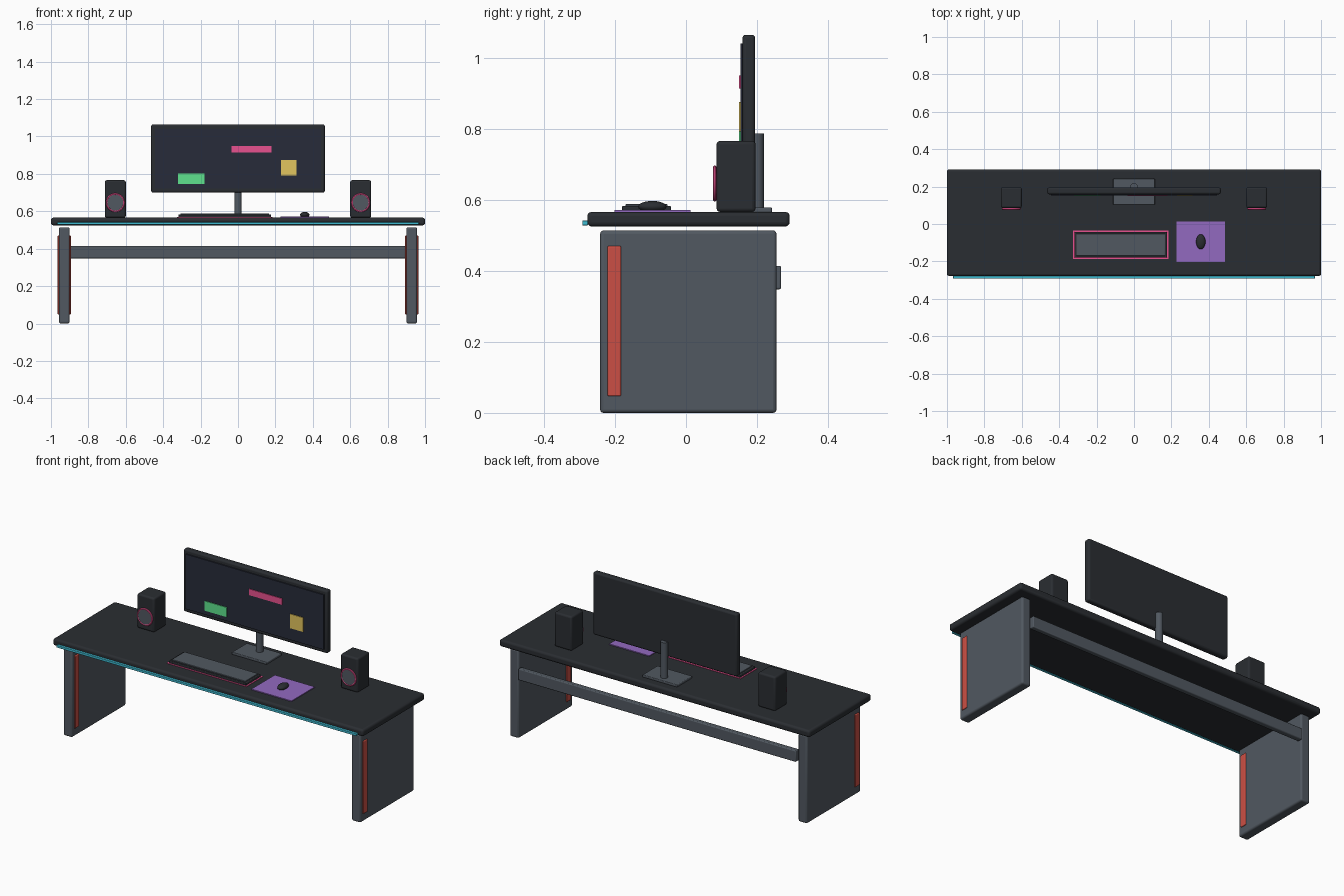
import bpy
from math import radians

if "Cube" in bpy.data.objects:
    bpy.data.objects.remove(bpy.data.objects["Cube"])


def srgb(r, g, b):
    return tuple((c / 255) ** 2.2 for c in (r, g, b)) + (1,)


def mat(name, r, g, b):
    m = bpy.data.materials.new(name)
    m.diffuse_color = srgb(r, g, b)
    m.use_nodes = True
    m.node_tree.nodes["Principled BSDF"].inputs["Base Color"].default_value = m.diffuse_color
    return m


DARK = mat("charcoal", 46, 49, 53)
SLATE = mat("slate", 82, 89, 97)
SCREEN = mat("screen_blue", 43, 47, 60)
RED = mat("red", 202, 80, 70)
CYAN = mat("cyan", 65, 185, 208)
PINK = mat("pink", 232, 82, 142)
YELLOW = mat("yellow", 226, 196, 95)
GREEN = mat("green", 95, 226, 140)
PURPLE = mat("purple", 145, 105, 190)


def finish(o, name, m):
    o.name = name
    o.data.materials.append(m)
    bpy.ops.object.shade_smooth_by_angle(angle=radians(35))
    return o


def box(name, x, y, z, m, bevel=0.0):
    """Box from (min, max) ranges with an optional rounded edge."""
    bpy.ops.mesh.primitive_cube_add(size=1, location=[(a + b) / 2 for a, b in (x, y, z)])
    o = bpy.context.object
    o.scale = [b - a for a, b in (x, y, z)]
    bpy.ops.object.transform_apply(location=False, rotation=False, scale=True)
    finish(o, name, m)
    if bevel:
        b = o.modifiers.new("round", 'BEVEL')
        b.width = bevel
        b.segments = 3
    return o


def cylinder(name, r, depth, loc, m, rot=(0, 0, 0)):
    bpy.ops.mesh.primitive_cylinder_add(vertices=32, radius=r, depth=depth, location=loc, rotation=rot)
    return finish(bpy.context.object, name, m)


# Desk
box("desktop", (-1, 1), (-0.278, 0.292), (0.525, 0.566), DARK, 0.012)
box("front_light_strip", (-0.967, 0.967), (-0.292, -0.276), (0.528, 0.542), CYAN, 0.002)
box("rear_crossbar", (-0.895, 0.895), (0.238, 0.268), (0.348, 0.414), SLATE, 0.005)

# Side panels with red strips, and speakers, on both sides
for side, s in (("left", -1), ("right", 1)):
    cx = 0.929 * s
    box(side + "_leg_panel", (cx - 0.029, cx + 0.029), (-0.242, 0.255), (0, 0.514), SLATE, 0.01)
    box(side + "_leg_strip", (cx - 0.035, cx + 0.035), (-0.221, -0.183), (0.047, 0.47), RED, 0.004)
    sx = 0.656 * s
    box(side + "_speaker", (sx - 0.056, sx + 0.056), (0.086, 0.196), (0.566, 0.766), DARK, 0.01)
    cylinder(side + "_speaker_cone", 0.044, 0.012, (sx, 0.084, 0.646), SLATE, (radians(90), 0, 0))
    bpy.ops.mesh.primitive_torus_add(location=(sx, 0.081, 0.646), rotation=(radians(90), 0, 0),
                                     major_radius=0.046, minor_radius=0.005,
                                     major_segments=32, minor_segments=8)
    finish(bpy.context.object, side + "_speaker_ring", PINK)

# Monitor
box("monitor_body", (-0.464, 0.464), (0.159, 0.195), (0.70, 1.065), DARK, 0.01)
box("monitor_screen", (-0.445, 0.445), (0.153, 0.161), (0.722, 1.041), SCREEN)
box("screen_bar", (-0.035, 0.178), (0.149, 0.154), (0.914, 0.95), PINK)
box("screen_square", (0.23, 0.314), (0.149, 0.154), (0.792, 0.875), YELLOW)
box("screen_block", (-0.32, -0.178), (0.149, 0.154), (0.747, 0.803), GREEN)
cylinder("monitor_post", 0.02, 0.217, (0, 0.199, 0.6785), SLATE)
box("monitor_base", (-0.112, 0.112), (0.103, 0.242), (0.564, 0.579), SLATE, 0.004)

# Keyboard
box("keyboard_glow", (-0.327, 0.185), (-0.187, -0.034), (0.564, 0.569), PINK)
box("keyboard_body", (-0.319, 0.177), (-0.18, -0.042), (0.566, 0.583), DARK, 0.004)
box("keyboard_keys", (-0.308, 0.166), (-0.17, -0.052), (0.58, 0.588), SLATE, 0.002)

# Mouse and pad
box("mouse_pad", (0.228, 0.486), (-0.202, 0.013), (0.564, 0.571), PURPLE)
bpy.ops.mesh.primitive_uv_sphere_add(segments=24, ring_count=12, radius=1, location=(0.357, -0.095, 0.581))
mouse = finish(bpy.context.object, "mouse", DARK)
mouse.scale = (0.025, 0.04, 0.016)
